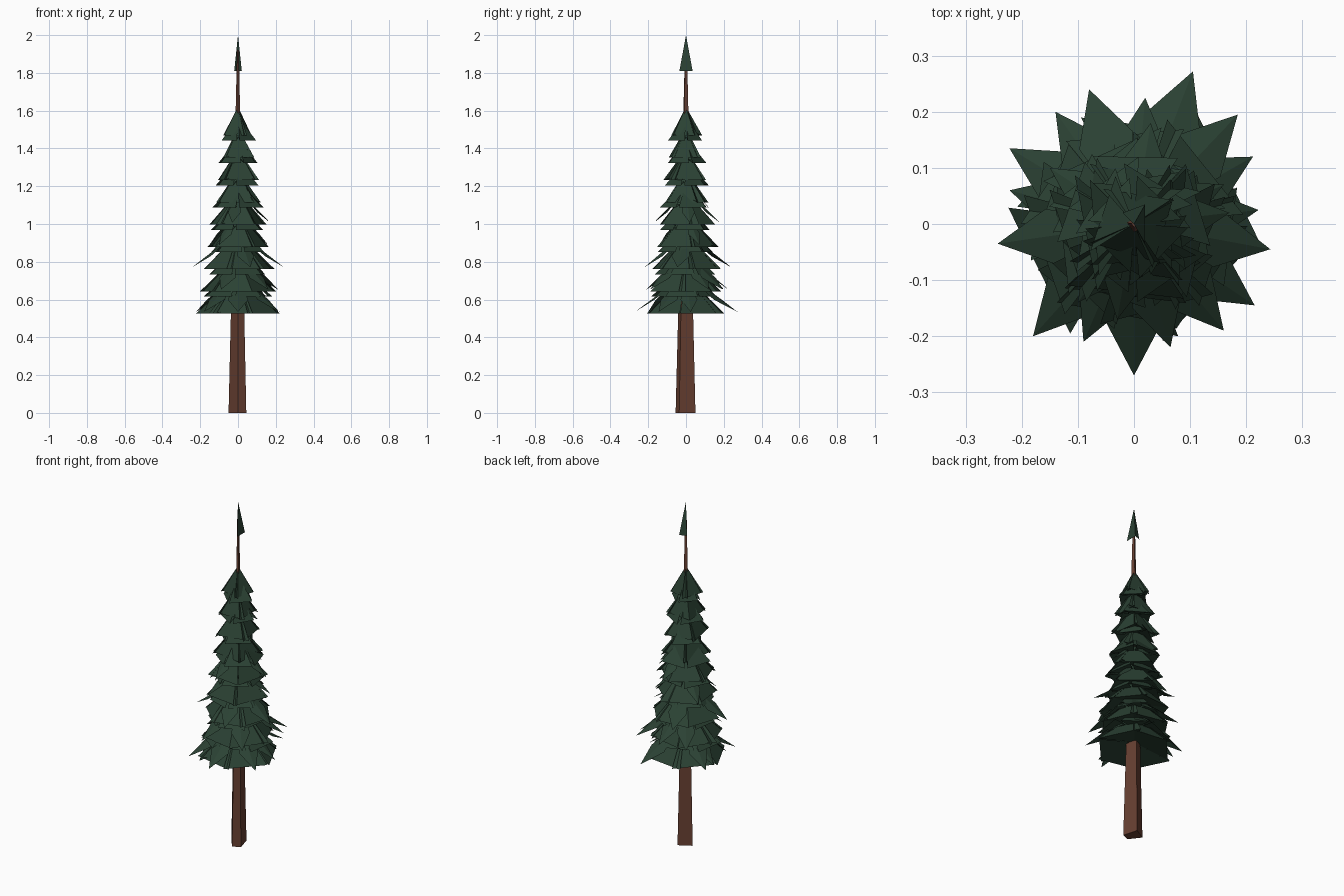
import bpy, math, random
from mathutils import Vector

cube = bpy.data.objects.get("Cube")
if cube:
    bpy.data.objects.remove(cube, do_unlink=True)

random.seed(4)


def material(name, colour):
    mat = bpy.data.materials.new(name)
    mat.use_nodes = True
    mat.diffuse_color = colour
    mat.node_tree.nodes["Principled BSDF"].inputs["Base Color"].default_value = colour
    return mat


bark = material("brown bark", (0.135, 0.05, 0.031, 1))
needles = material("dark green needles", (0.024, 0.054, 0.034, 1))


def mesh_object(name, verts, faces, mat):
    mesh = bpy.data.meshes.new(name)
    mesh.from_pydata([tuple(v) for v in verts], [], faces)
    mesh.materials.append(mat)
    mesh.update()
    obj = bpy.data.objects.new(name, mesh)
    bpy.context.collection.objects.link(obj)
    return obj


def polar(angle, radius, z):
    return Vector((radius * math.cos(angle), radius * math.sin(angle), z))


def add_leaf(verts, faces, angle, half_angle, radius, z, rise):
    """Wedge hung from the trunk: sloping top, level lower edge, raised underside."""
    first = len(verts)
    verts += [Vector((0, 0, z + rise)),
              polar(angle - half_angle, radius, z),
              polar(angle + half_angle, radius, z),
              Vector((0, 0, z + 0.22 * rise))]
    faces += [(first, first + 1, first + 2), (first + 3, first + 2, first + 1)]


def add_spike(verts, faces, angle, reach, z, rise):
    """Narrow roof-shaped branch that ends in a point."""
    first = len(verts)
    root, tip = Vector((0, 0, z + rise)), polar(angle, reach, z)
    middle = root.lerp(tip, 0.62)
    side = polar(angle + math.pi / 2, 0.2 * reach, -0.012)
    other = polar(angle - math.pi / 2, 0.2 * reach, -0.012)
    verts += [root, middle + other, tip, middle + side]
    faces += [(first, first + 1, first + 2), (first, first + 2, first + 3)]


# Tapering four-sided trunk
outline = [(0, -0.055), (0.044, -0.036), (0.02, 0.05), (-0.05, 0.01)]
top_scale, trunk_top = 0.1, 1.92
trunk_verts = [(x, y, 0) for x, y in outline]
trunk_verts += [(x * top_scale, y * top_scale, trunk_top) for x, y in outline]
trunk_faces = [(i, (i + 1) % 4, (i + 1) % 4 + 4, i + 4) for i in range(4)]
mesh_object("trunk", trunk_verts, trunk_faces + [(3, 2, 1, 0), (4, 5, 6, 7)], bark)

# Tips of the long branches, shared out over the lower tiers
tips = {
    0: [(0.105, 0.272), (0, -0.27), (0.222, 0.025), (-0.18, -0.2),
        (-0.222, 0.135), (0.215, -0.145), (-0.222, 0.06)],
    1: [(0.185, 0.195), (-0.14, 0.2), (-0.09, -0.21), (0.16, -0.19),
        (0.02, 0.225), (0.212, 0.12)],
    2: [(0.243, -0.045), (-0.243, -0.035), (-0.08, 0.24), (0.065, -0.22)],
    3: [(0.16, 0.07), (-0.15, 0.1), (-0.1, -0.14)],
    4: [(0.17, 0.02), (0.03, 0.18), (-0.03, -0.17)],
}

# Skirts of leaves, from the lowest tier to the highest
radii = [0.22, 0.195, 0.19, 0.175, 0.158, 0.14, 0.13, 0.108, 0.088]
for tier, radius in enumerate(radii):
    verts, faces = [], []
    z = 0.525 + 0.118 * tier
    rise = 0.2 - 0.006 * tier
    count = 6 if tier < 3 else 5 if tier < 5 else 4
    step = math.tau / count
    turn = -math.pi / 2 + random.uniform(-0.25, 0.25)
    for k in range(count):
        # Main leaf, then a shorter one in the gap above it
        add_leaf(verts, faces, turn + k * step + random.uniform(-0.1, 0.1),
                 step * 0.56, radius * random.uniform(0.93, 1.05), z, rise)
        if tier < len(radii) - 1:
            add_leaf(verts, faces, turn + (k + 0.5) * step, step * 0.45,
                     radius * random.uniform(0.72, 0.9), z + 0.09, rise * 0.8)
    for x, y in tips.get(tier, []):
        add_spike(verts, faces, math.atan2(y, x), math.hypot(x, y), z + 0.01, rise)
    mesh_object(f"foliage_tier_{tier + 1}", verts, faces, needles)

# Folded leaf at the very top
mesh_object("top_leaf",
            [(0, 0, 2), (0.02, -0.035, 1.81), (0.02, 0.035, 1.81), (-0.02, 0.02, 1.81)],
            [(0, 1, 2), (0, 2, 3)], needles)
